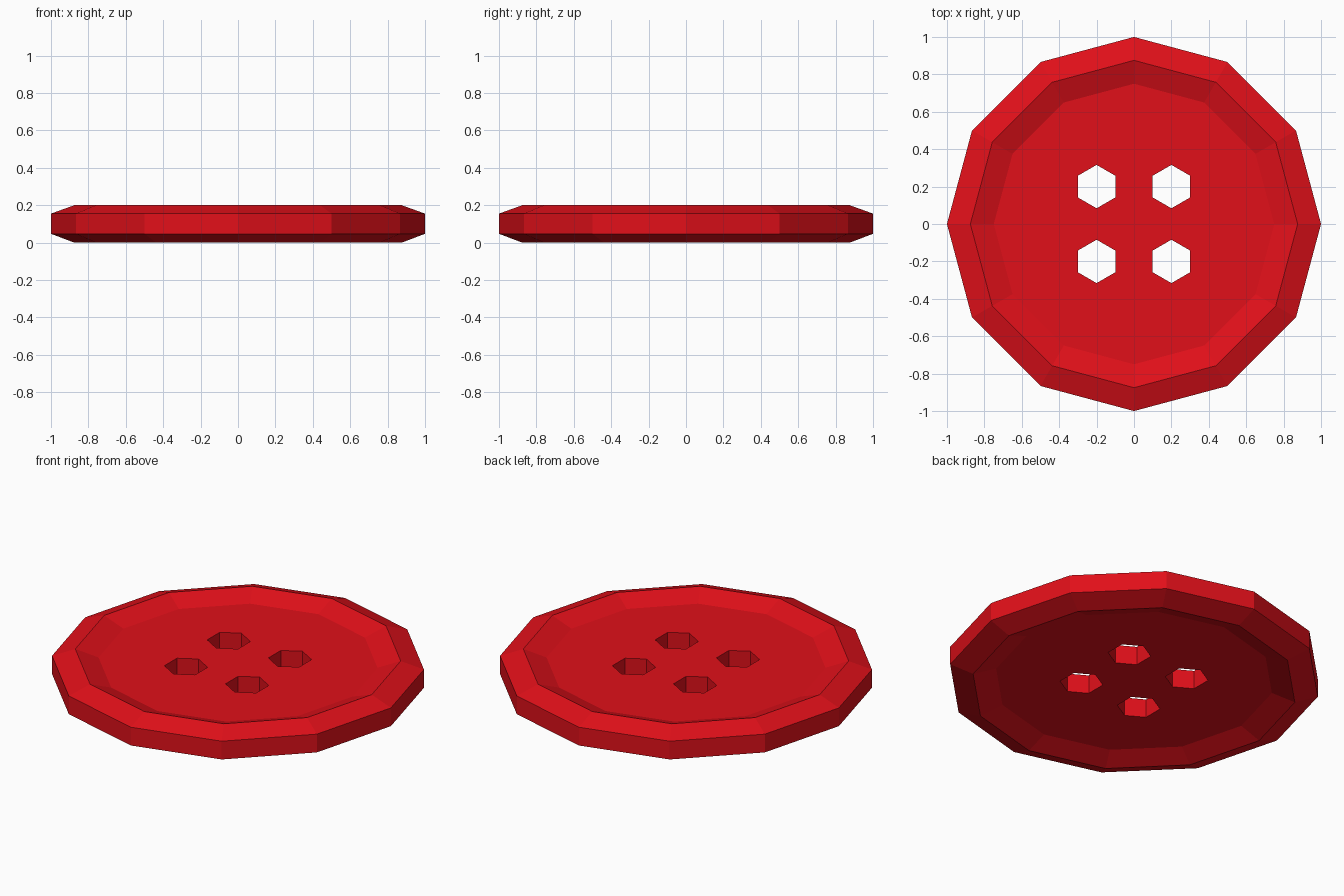
import bpy, bmesh
from math import cos, sin, pi
from mathutils import Matrix

if "Cube" in bpy.data.objects:
    bpy.data.objects.remove(bpy.data.objects["Cube"])

red = bpy.data.materials.new("red_plastic")
red.diffuse_color = (0.75, 0.005, 0.01, 1)
red.use_nodes = True
red.node_tree.nodes["Principled BSDF"].inputs["Base Color"].default_value = red.diffuse_color


def make_object(name, bm):
    bmesh.ops.recalc_face_normals(bm, faces=bm.faces[:])
    mesh = bpy.data.meshes.new(name)
    bm.to_mesh(mesh)
    bm.free()
    obj = bpy.data.objects.new(name, mesh)
    bpy.context.collection.objects.link(obj)
    mesh.materials.append(red)
    return obj


# Button disc: 12-sided lathe of a rim profile with a shallow dish on both sides
SIDES = 12
profile = [(0.75, 0.045), (0.875, 0.0), (1.0, 0.047),
           (1.0, 0.155), (0.875, 0.2), (0.75, 0.155)]
bm = bmesh.new()
rings = [[bm.verts.new((r * cos(2 * pi * i / SIDES), r * sin(2 * pi * i / SIDES), z))
          for i in range(SIDES)] for r, z in profile]
for a, b in zip(rings, rings[1:]):
    for i in range(SIDES):
        j = (i + 1) % SIDES
        bm.faces.new((a[i], a[j], b[j], b[i]))
bm.faces.new(rings[0])
bm.faces.new(rings[-1])
button = make_object("button", bm)

# Four hexagonal thread holes
bm = bmesh.new()
for x in (-0.2, 0.2):
    for y in (-0.2, 0.2):
        bmesh.ops.create_cone(bm, cap_ends=True, segments=6, radius1=0.116,
                              radius2=0.116, depth=0.6,
                              matrix=Matrix.Translation((x, y, 0.1)))
# Put a hexagon corner towards +y on every hole
v = bm.verts
v.ensure_lookup_table()
if max(p.co.x for p in v) > 0.31:
    for p in v:
        cx, cy = (0.2 if p.co.x > 0 else -0.2), (0.2 if p.co.y > 0 else -0.2)
        dx, dy = p.co.x - cx, p.co.y - cy
        p.co.x, p.co.y = cx - dy, cy + dx
cutter = make_object("hole_cutter", bm)
cutter.hide_render = True
cutter.hide_viewport = True

cut = button.modifiers.new("thread_holes", 'BOOLEAN')
cut.operation = 'DIFFERENCE'
cut.solver = 'EXACT'
cut.object = cutter
